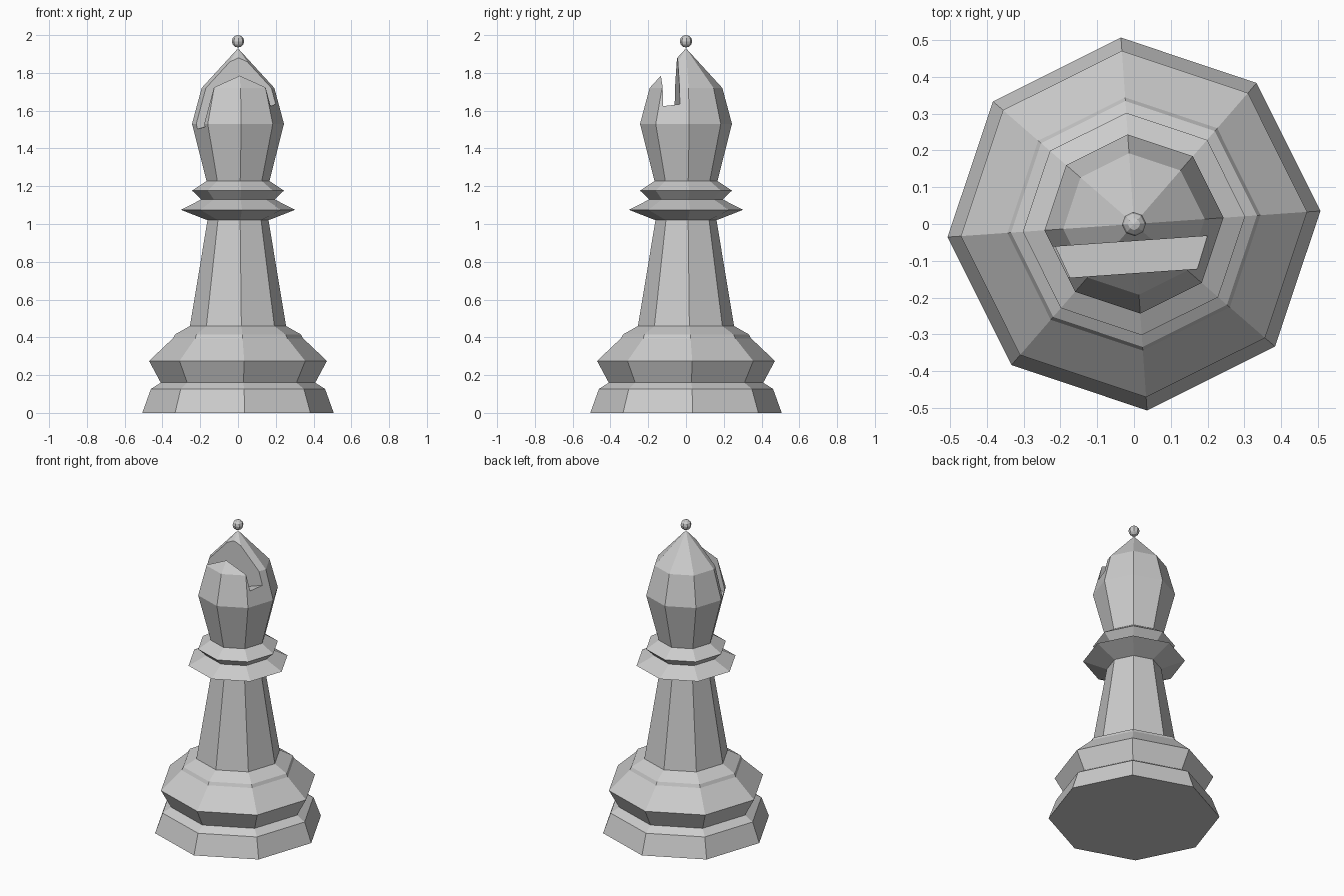
import bpy, bmesh
from math import cos, sin, tan, pi, radians
from mathutils import Matrix

if "Cube" in bpy.data.objects:
    bpy.data.objects.remove(bpy.data.objects["Cube"])

SIDES = 8
TURN = radians(4)          # whole piece is turned slightly about z


def finish(name, bm):
    bmesh.ops.recalc_face_normals(bm, faces=bm.faces[:])
    mesh = bpy.data.meshes.new(name)
    bm.to_mesh(mesh)
    bm.free()
    ob = bpy.data.objects.new(name, mesh)
    bpy.context.collection.objects.link(ob)
    return ob


def lathe(name, profile):
    """Faceted turning from (radius, z) points; radius 0 makes a pole."""
    bm = bmesh.new()
    rings = []
    for r, z in profile:
        if r == 0:
            rings.append([bm.verts.new((0, 0, z))])
        else:
            angles = [TURN + 2 * pi * i / SIDES for i in range(SIDES)]
            rings.append([bm.verts.new((r * cos(a), r * sin(a), z)) for a in angles])
    for lo, hi in zip(rings, rings[1:]):
        for i in range(SIDES):
            j = (i + 1) % SIDES
            corners = [lo[i % len(lo)], lo[j % len(lo)], hi[j % len(hi)], hi[i % len(hi)]]
            bm.faces.new(list(dict.fromkeys(corners)))
    return finish(name, bm)


# Stepped foot, stem and double collar
lathe("base", [(0, 0), (0.508, 0), (0.462, 0.127), (0.41, 0.16), (0.472, 0.275),
               (0.345, 0.395), (0.335, 0.415), (0.255, 0.46)])
lathe("stem", [(0.255, 0.46), (0.162, 1.02)])
lathe("collar", [(0.162, 1.02), (0.303, 1.075), (0.195, 1.13),
                 (0.244, 1.177), (0.167, 1.228)])

# Pointed head
head = lathe("head", [(0, 1.228), (0.167, 1.228), (0.244, 1.53), (0.193, 1.72), (0, 1.93)])

# Slot cutter: upright walls with a sloping floor
bm = bmesh.new()
bmesh.ops.create_cube(bm, size=1)
bmesh.ops.scale(bm, vec=(0.8, 0.087, 0.8), verts=bm.verts)
for v in bm.verts:
    v.co.z += 0.4 + v.co.x * 0.317
bmesh.ops.transform(bm, verts=bm.verts,
                    matrix=Matrix.Translation((0, -0.09, 1.57)) @ Matrix.Rotation(TURN, 4, 'Z'))
cutter = finish("slot_cutter", bm)
cutter.hide_render = True
cutter.hide_viewport = True
cut = head.modifiers.new("slot", 'BOOLEAN')
cut.operation = 'DIFFERENCE'
cut.solver = 'EXACT'
cut.object = cutter

# Small ball on the tip
bm = bmesh.new()
bmesh.ops.create_uvsphere(bm, u_segments=SIDES, v_segments=6, radius=0.033,
                          matrix=Matrix.Translation((0, 0, 1.967)) @ Matrix.Rotation(TURN, 4, 'Z'))
finish("tip_ball", bm)
